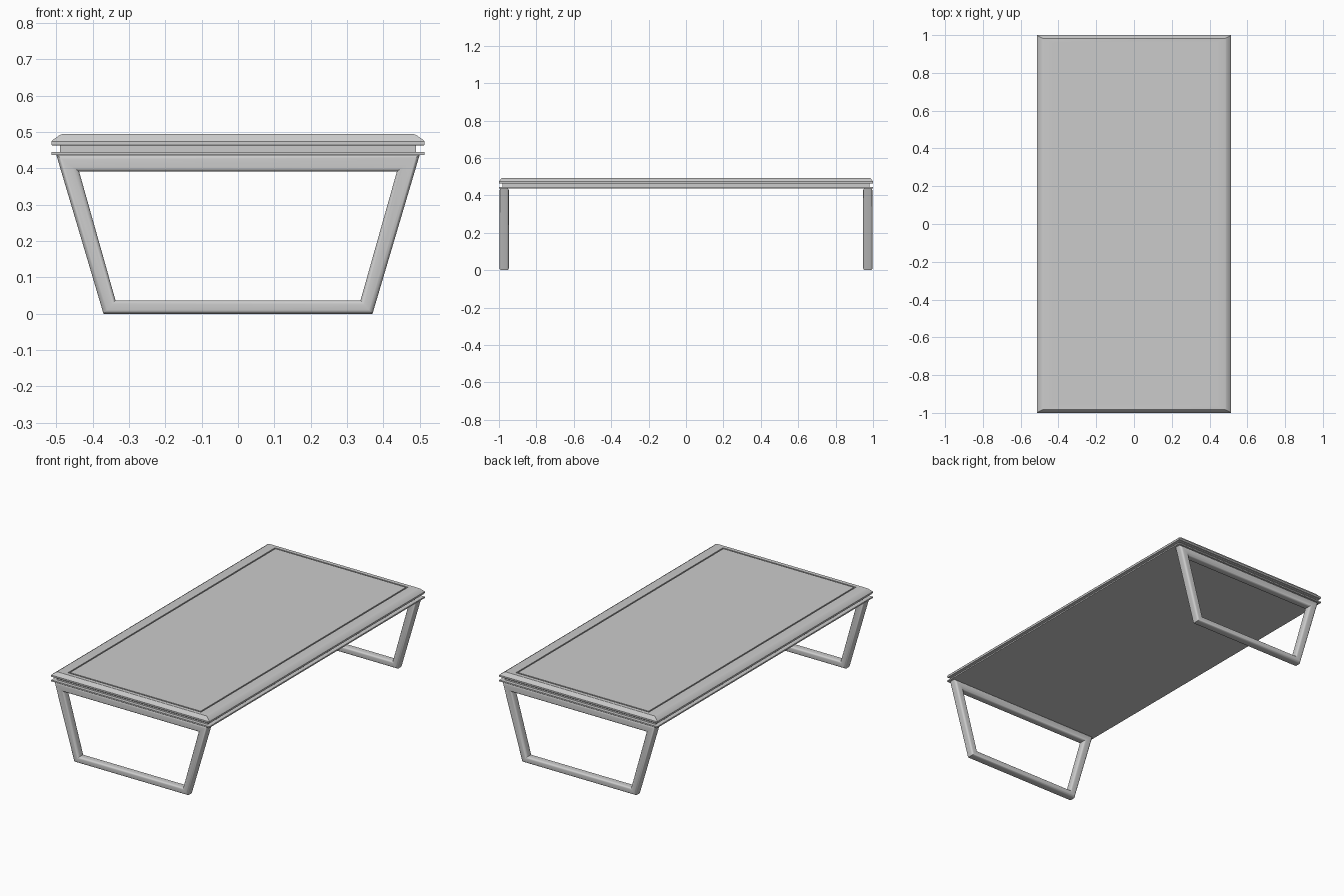
import bpy, bmesh, math

if "Cube" in bpy.data.objects:
    bpy.data.objects.remove(bpy.data.objects["Cube"])


def loft(name, rings, closed=False):
    """Bridge equal-length point rings; cap the ends unless the loft closes on itself."""
    bm = bmesh.new()
    vr = [[bm.verts.new(p) for p in ring] for ring in rings]
    n = len(vr[0])
    pairs = list(zip(vr, vr[1:])) + ([(vr[-1], vr[0])] if closed else [])
    for a, b in pairs:
        for i in range(n):
            j = (i + 1) % n
            bm.faces.new((a[i], a[j], b[j], b[i]))
    if not closed:
        bm.faces.new(vr[0][::-1])
        bm.faces.new(vr[-1])
    bmesh.ops.recalc_face_normals(bm, faces=bm.faces)
    mesh = bpy.data.meshes.new(name)
    bm.to_mesh(mesh)
    bm.free()
    obj = bpy.data.objects.new(name, mesh)
    bpy.context.collection.objects.link(obj)
    bpy.ops.object.select_all(action='DESELECT')
    obj.select_set(True)
    bpy.context.view_layer.objects.active = obj
    bpy.ops.object.shade_smooth_by_angle(angle=math.radians(30))
    return obj


def slab(name, steps):
    """Stack of rectangles given as (half x, half y, z)."""
    return loft(name, [[(-x, -y, z), (x, -y, z), (x, y, z), (-x, y, z)]
                       for x, y, z in steps])


# Table top: chamfered rim with a fine groove around the inset panel
slab("table_top", [
    (0.490, 0.980, 0.463), (0.512, 0.998, 0.463), (0.513, 1.0, 0.465),
    (0.513, 1.0, 0.474), (0.510, 0.997, 0.478), (0.490, 0.986, 0.492), (0.484, 0.983, 0.494),
    (0.432, 0.960, 0.494), (0.432, 0.960, 0.488),
    (0.424, 0.952, 0.488), (0.424, 0.952, 0.494)])

# Recessed core and thin lower plate
slab("recessed_core", [(0.490, 0.980, 0.444), (0.490, 0.980, 0.464)])
slab("lower_plate", [(0.513, 1.0, 0.437), (0.513, 1.0, 0.445)])

# Trapezoid leg frames: rounded section swept around mitred corners
OUTER = [(-0.37, 0.0), (0.37, 0.0), (0.50, 0.438), (-0.50, 0.438)]
INNER = [(-0.337, 0.037), (0.337, 0.037), (0.437, 0.391), (-0.437, 0.391)]
DEPTH, RT, RY, SEG = 0.05, 0.30, 0.013, 4


def leg_frame(name, yc):
    rings = []
    for k, (st, sy) in enumerate([(1, 1), (-1, 1), (-1, -1), (1, -1)]):
        for s in range(SEG + 1):
            a = math.pi / 2 * (k + s / SEG)
            t = 0.5 + st * (0.5 - RT) + RT * math.cos(a)
            y = yc + sy * (DEPTH / 2 - RY) + RY * math.sin(a)
            rings.append([(ox + (ix - ox) * t, y, oz + (iz - oz) * t)
                          for (ox, oz), (ix, iz) in zip(OUTER, INNER)])
    return loft(name, rings, closed=True)


leg_frame("front_leg_frame", -0.972)
leg_frame("back_leg_frame", 0.972)
